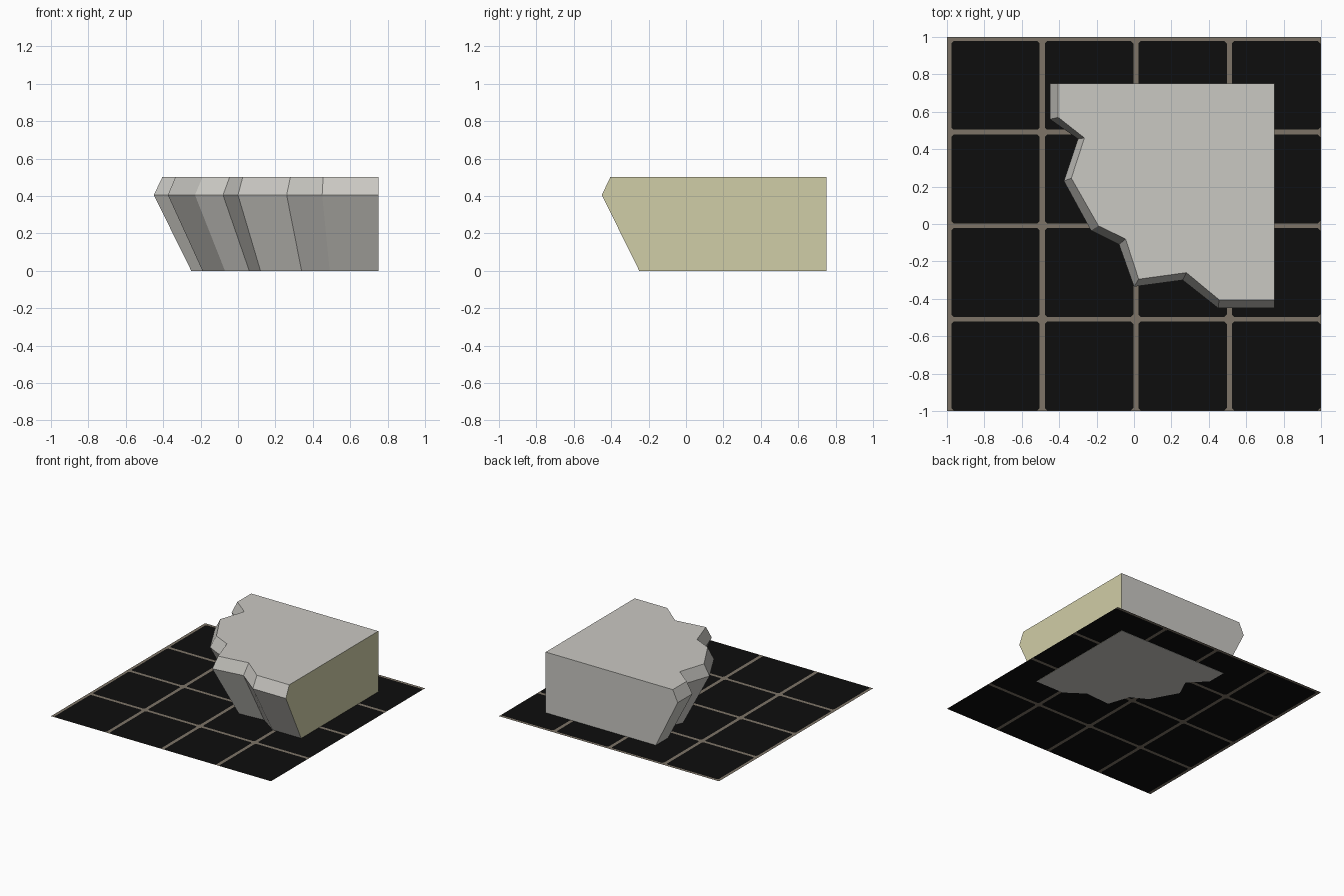
import bpy
import bmesh

if "Cube" in bpy.data.objects:
    bpy.data.objects.remove(bpy.data.objects["Cube"])


def material(name, rgb):
    m = bpy.data.materials.new(name)
    m.diffuse_color = (*rgb, 1.0)
    m.use_nodes = True
    m.node_tree.nodes["Principled BSDF"].inputs["Base Color"].default_value = m.diffuse_color
    return m


def make_object(name, bm, mats):
    mesh = bpy.data.meshes.new(name)
    bm.to_mesh(mesh)
    bm.free()
    for m in mats:
        mesh.materials.append(m)
    ob = bpy.data.objects.new(name, mesh)
    bpy.context.collection.objects.link(ob)
    return ob


stone = material("stone_grey", (0.59, 0.58, 0.545))
cut = material("cut_face_yellow", (0.63, 0.61, 0.385))
tile = material("tile_black", (0.004, 0.004, 0.004))
grout = material("grout_brown", (0.205, 0.175, 0.135))

# Floor: 4 x 4 tiles with clipped corners, grout on the left and top of each
SIZE, CLIP, FLOOR_Z = 0.5, 0.012, 0.0015
LEFT, RIGHT, TOP, BOTTOM = 0.024, 0.004, 0.022, 0.004
bm = bmesh.new()
for i in range(4):
    for j in range(4):
        x0, y0 = -1 + i * SIZE, -1 + j * SIZE
        x1, y1 = x0 + SIZE, y0 + SIZE
        a, b, c, d = x0 + LEFT, x1 - RIGHT, y0 + BOTTOM, y1 - TOP
        outer = [(x0, y0), (x1, y0), (x1, y1), (x0, y1)]
        inner = [(a, c + CLIP), (a + CLIP, c), (b - CLIP, c), (b, c + CLIP),
                 (b, d - CLIP), (b - CLIP, d), (a + CLIP, d), (a, d - CLIP)]
        o = [bm.verts.new((x, y, FLOOR_Z)) for x, y in outer]
        n = [bm.verts.new((x, y, FLOOR_Z)) for x, y in inner]
        bm.faces.new(n).material_index = 0
        for k in range(4):
            bm.faces.new((o[k], n[2 * k + 1], n[2 * k])).material_index = 1
            bm.faces.new((o[k], o[(k + 1) % 4], n[(2 * k + 2) % 8],
                          n[2 * k + 1])).material_index = 1
bmesh.ops.remove_doubles(bm, verts=bm.verts, dist=1e-5)
make_object("tiled_floor", bm, [tile, grout])

# Rock block: three jagged outlines (base, overhanging lip, bevelled top)
base = [(-0.25, 0.75), (-0.25, 0.59), (-0.12, 0.46), (-0.19, 0.31), (-0.07, 0.09),
        (0.06, 0.02), (0.12, -0.16), (0.34, -0.145), (0.49, -0.25), (0.75, -0.25)]
lip = [(-0.45, 0.75), (-0.45, 0.56), (-0.30, 0.455), (-0.375, 0.23), (-0.23, -0.035),
       (-0.08, -0.11), (0.0, -0.335), (0.26, -0.30), (0.45, -0.45), (0.75, -0.45)]
top = [(-0.405, 0.75), (-0.405, 0.57), (-0.265, 0.46), (-0.335, 0.245), (-0.19, -0.01),
       (-0.045, -0.08), (0.025, -0.295), (0.28, -0.26), (0.455, -0.405), (0.75, -0.405)]
bm = bmesh.new()
rings = []
for pts, z in ((base, 0.0), (lip, 0.405), (top, 0.5)):
    rings.append([bm.verts.new((x, y, z)) for x, y in pts + [(0.75, 0.75)]])
count = len(rings[0])
bm.faces.new(rings[0][::-1])
bm.faces.new(rings[2])
for lo, hi in zip(rings, rings[1:]):
    for k in range(count):
        q = (k + 1) % count
        bm.faces.new((lo[k], lo[q], hi[q], hi[k]))
bmesh.ops.recalc_face_normals(bm, faces=bm.faces)
# The flat cut on the right side is yellow
for f in bm.faces:
    f.material_index = 1 if f.normal.x > 0.99 else 0
make_object("rock_block", bm, [stone, cut])
